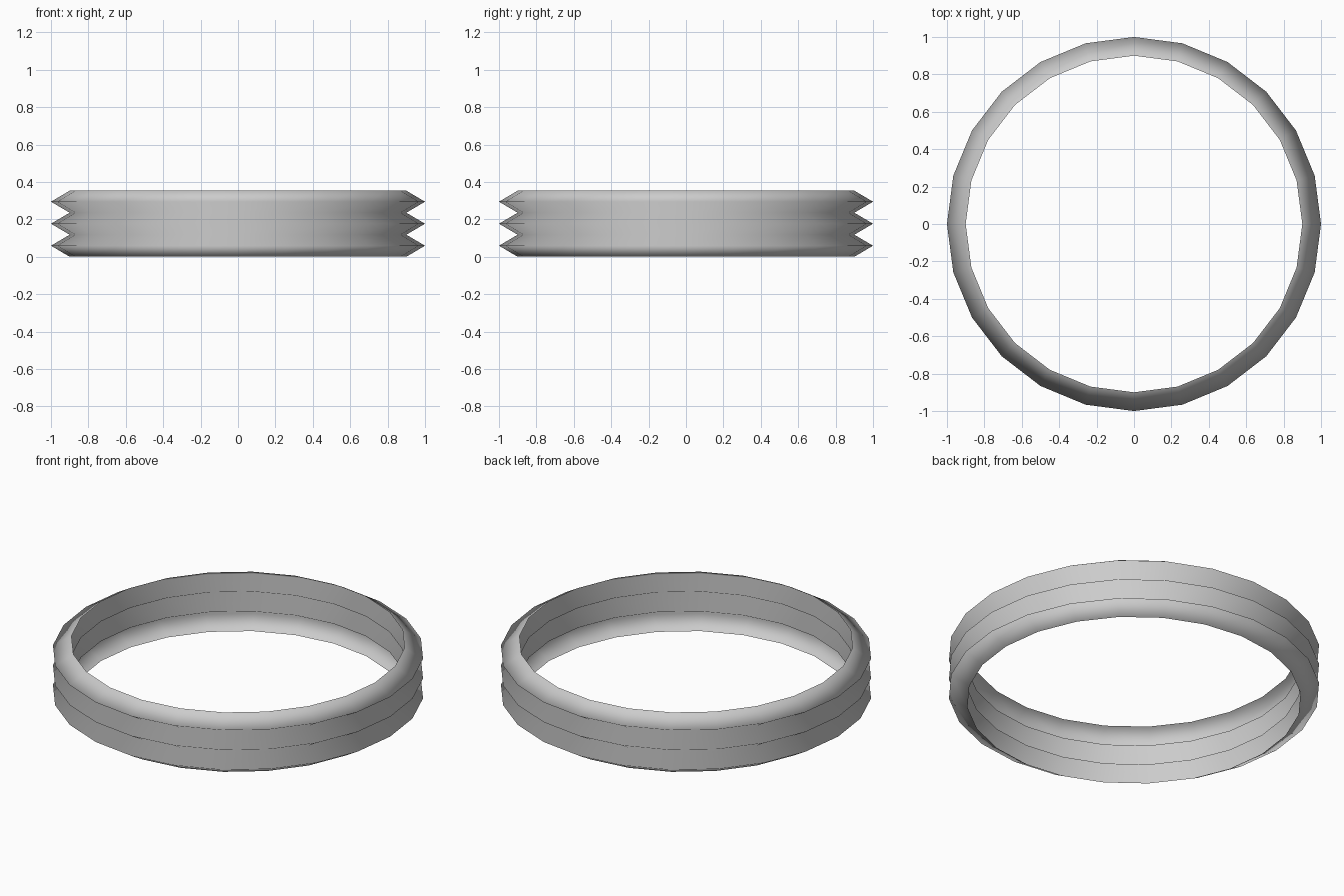
import bpy, bmesh, math

if "Cube" in bpy.data.objects:
    bpy.data.objects.remove(bpy.data.objects["Cube"])

SIDES = 24
HEIGHT = 0.353
FOLDS = 3
R_IN, R_OUT = 0.9, 1.0

# Zigzag profile swept round the z axis as an open sheet
bm = bmesh.new()
rings = []
for i in range(2 * FOLDS + 1):
    r = R_OUT if i % 2 else R_IN
    z = HEIGHT * i / (2 * FOLDS)
    rings.append([bm.verts.new((r * math.cos(2 * math.pi * k / SIDES),
                                r * math.sin(2 * math.pi * k / SIDES), z))
                  for k in range(SIDES)])

for low, high in zip(rings, rings[1:]):
    for k in range(SIDES):
        n = (k + 1) % SIDES
        face = bm.faces.new((low[k], low[n], high[n], high[k]))
        face.smooth = True

mesh = bpy.data.meshes.new("bellows_ring")
bm.to_mesh(mesh)
bm.free()
bpy.context.collection.objects.link(bpy.data.objects.new("bellows_ring", mesh))
